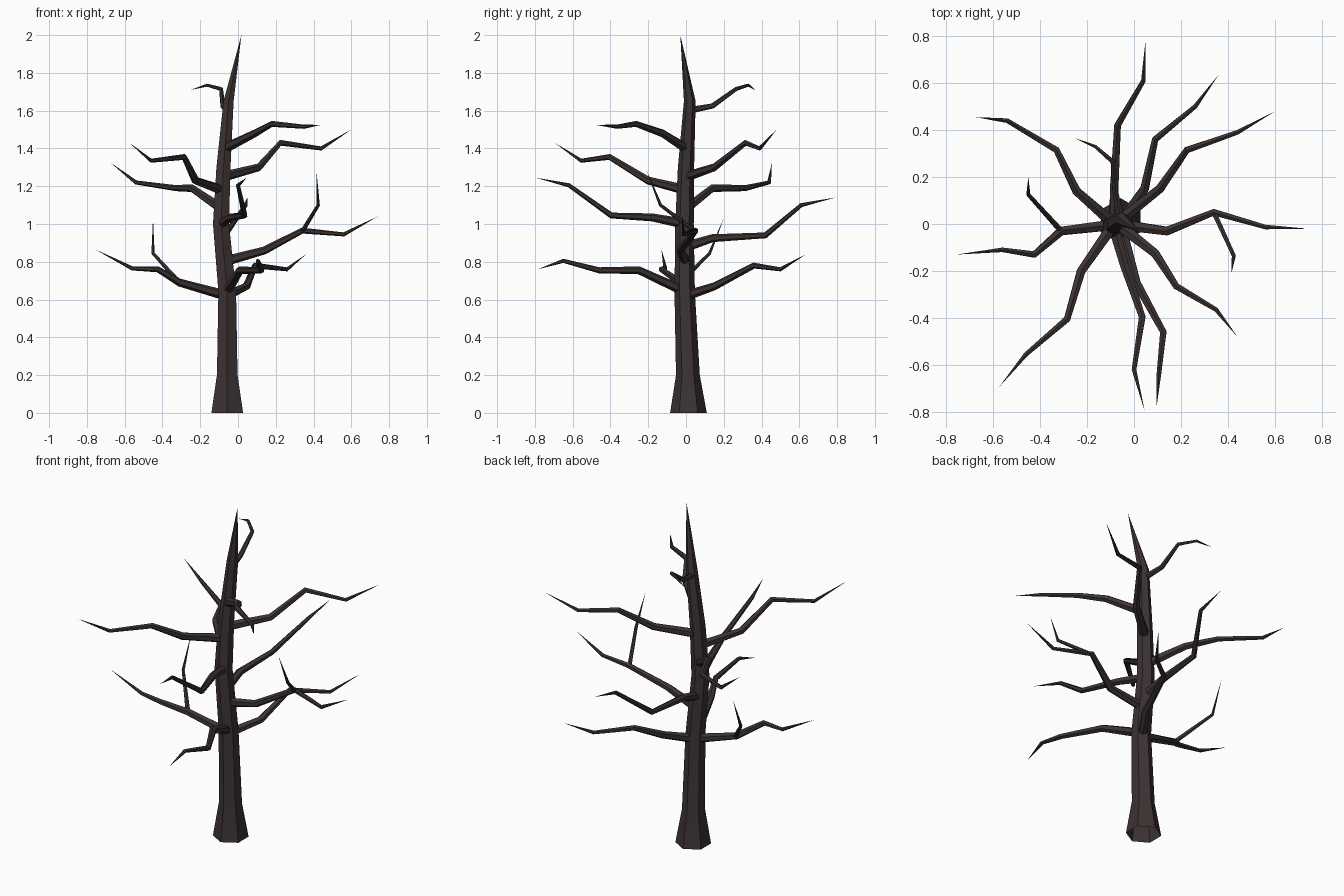
import bpy, bmesh, math
from mathutils import Vector

bark = bpy.data.materials.new("dark_bark")
bark.diffuse_color = (0.046, 0.033, 0.033, 1)


def tube(name, pts, radii, sides, level=False):
    """Tapered tube along pts; the last point is a sharp tip."""
    pts = [Vector(p) for p in pts]
    bm = bmesh.new()
    rings = []
    for i, p in enumerate(pts[:-1]):
        d = (pts[i + 1] - p).normalized()
        if i:
            d = (d + (p - pts[i - 1]).normalized()).normalized()
        if level:
            d = Vector((0, 0, 1))
        ref = Vector((0, 1, 0)) if level else Vector((0, 0, 1))
        u = (ref - d * ref.dot(d)).normalized()
        v = d.cross(u)
        rings.append([bm.verts.new(p + radii[i] * (u * math.cos(a) + v * math.sin(a)))
                      for a in (2 * math.pi * k / sides for k in range(sides))])
    tip = bm.verts.new(pts[-1])
    for k in range(sides):
        n = (k + 1) % sides
        for a, b in zip(rings, rings[1:]):
            bm.faces.new((a[k], a[n], b[n], b[k]))
        bm.faces.new((rings[-1][k], rings[-1][n], tip))
    me = bpy.data.meshes.new(name)
    bm.to_mesh(me)
    bm.free()
    me.materials.append(bark)
    ob = bpy.data.objects.new(name, me)
    bpy.context.collection.objects.link(ob)
    for f in me.polygons:
        f.use_smooth = True
    bpy.context.view_layer.objects.active = ob
    ob.select_set(True)
    bpy.ops.object.shade_smooth_by_angle(angle=math.radians(50))
    ob.select_set(False)


# trunk: flared six-sided stem, open underneath
tube("trunk",
     [(-.057, .013, 0), (-.057, .01, .2), (-.057, -.007, .64), (-.09, -.008, 1.0),
      (-.077, 0, 1.3), (-.05, .02, 1.65), (.018, -.03, 2)],
     [.097, .063, .054, .049, .043, .031], 6, level=True)

# main branches: start inside the trunk, bend at each joint, end in a tip
branches = [
    [(-.08, 0, .88), (-.085, .14, .925), (-.07, .42, .94), (.04, .61, 1.10), (.05, .79, 1.14)],
    [(-.06, 0, .62), (.045, .15, .67), (.09, .36, .78), (.26, .50, .76), (.36, .635, .84)],
    [(-.08, 0, 1.25), (.11, .15, 1.30), (.225, .315, 1.43), (.44, .39, 1.40), (.6, .48, 1.50)],
    [(-.08, 0, .80), (.14, -.03, .86), (.34, .05, .965), (.56, -.013, .945), (.74, -.02, 1.04)],
    [(-.07, 0, 1.40), (.09, -.125, 1.48), (.18, -.265, 1.53), (.35, -.365, 1.515), (.44, -.48, 1.525)],
    [(-.06, 0, .64), (.01, -.25, .755), (.125, -.46, .755), (.105, -.65, .805), (.095, -.785, .76)],
    [(-.09, 0, 1.0), (-.04, -.18, 1.035), (.035, -.395, 1.045), (0, -.62, 1.205), (.045, -.795, 1.245)],
    [(-.085, 0, 1.18), (-.225, -.2, 1.23), (-.285, -.405, 1.355), (-.46, -.555, 1.335), (-.575, -.695, 1.43)],
    [(-.06, 0, .62), (-.31, -.03, .69), (-.425, -.13, .76), (-.56, -.11, .765), (-.755, -.13, .865)],
    [(-.085, 0, 1.08), (-.245, .14, 1.19), (-.33, .315, 1.19), (-.54, .44, 1.22), (-.675, .455, 1.325)],
]
for i, b in enumerate(branches):
    tube(f"branch_{i + 1}", b, [.027, .021, .016, .011], 6)

# thin branch near the top
tube("top_branch", [(-.055, .01, 1.60), (-.08, .14, 1.625), (-.09, .265, 1.715),
                    (-.165, .33, 1.735), (-.25, .365, 1.71)], [.018, .014, .011, .008], 6)

# side twigs growing from two of the branches
tube("right_twig", [(.34, .05, .96), (.425, -.135, 1.10), (.415, -.21, 1.285)], [.012, .009], 6)
tube("left_twig", [(-.31, -.03, .69), (-.45, .125, .845), (-.45, .2, 1.03)], [.014, .009], 6)
